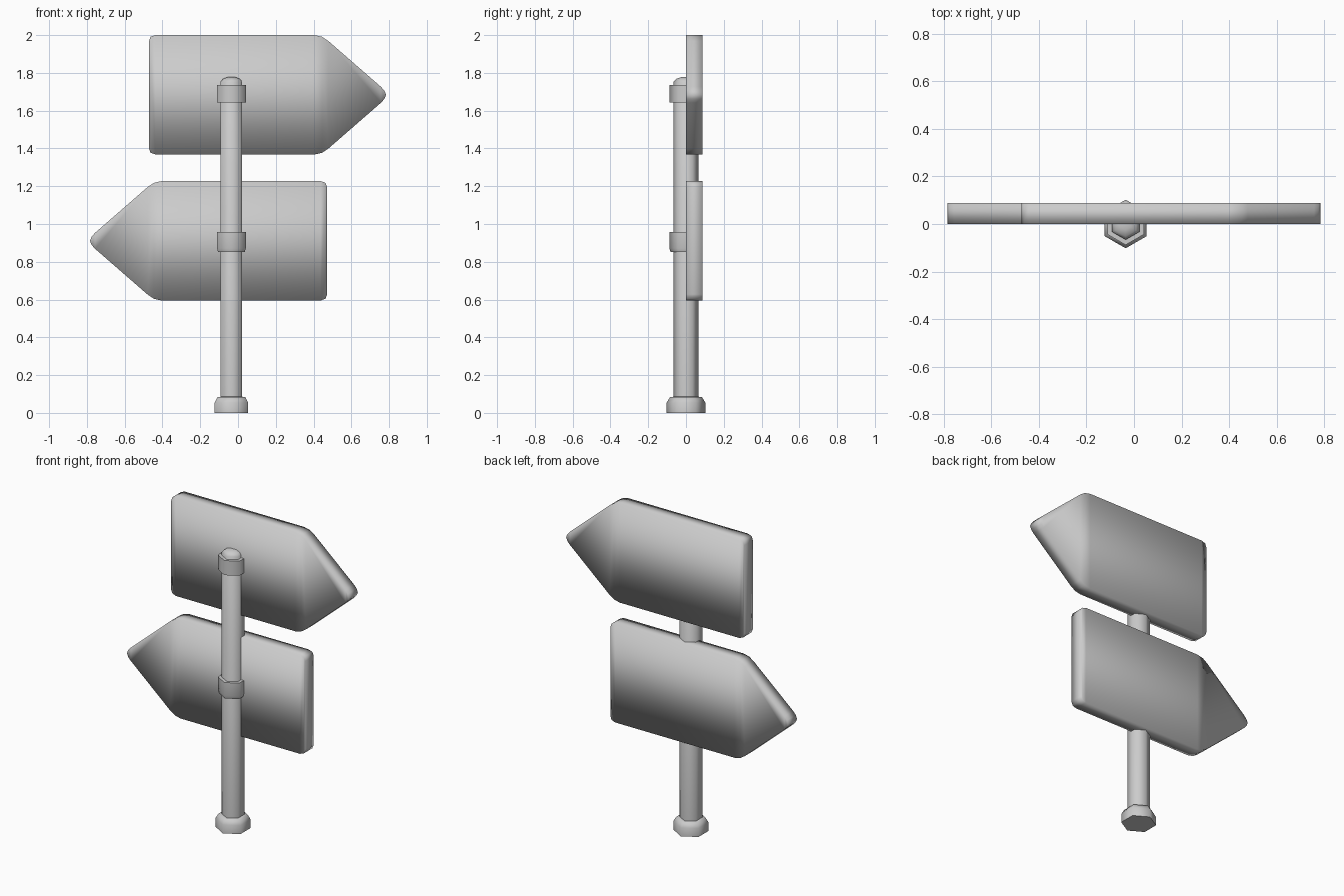
import bpy, bmesh, math

if "Cube" in bpy.data.objects:
    bpy.data.objects.remove(bpy.data.objects["Cube"])

POST_X = -0.035
SIDES = 6


def make_object(name, bm):
    bmesh.ops.recalc_face_normals(bm, faces=bm.faces)
    mesh = bpy.data.meshes.new(name)
    bm.to_mesh(mesh)
    bm.free()
    obj = bpy.data.objects.new(name, mesh)
    bpy.context.collection.objects.link(obj)
    return obj


def smooth(obj, angle):
    bpy.ops.object.select_all(action='DESELECT')
    obj.select_set(True)
    bpy.context.view_layer.objects.active = obj
    bpy.ops.object.shade_smooth_by_angle(angle=math.radians(angle))


def hex_lathe(name, profile):
    """Six-sided turned part from (radius, height) pairs, corners on the y axis."""
    bm = bmesh.new()
    rings = []
    for r, z in profile:
        rings.append([bm.verts.new((POST_X + r * math.cos(a), r * math.sin(a), z))
                      for a in (math.radians(90 + 360 / SIDES * i) for i in range(SIDES))])
    for low, high in zip(rings, rings[1:]):
        for i in range(SIDES):
            j = (i + 1) % SIDES
            bm.faces.new((low[i], low[j], high[j], high[i]))
    bm.faces.new(rings[0])
    bm.faces.new(rings[-1])
    smooth(make_object(name, bm), 65)


def arrow_board(name, direction, centre_z):
    """Arrow plate made of vertical strips, mirrored about its centre line."""
    half = [(-0.472, 0.283), (-0.463, 0.307), (-0.437, 0.316), (0.405, 0.316),
            (0.445, 0.307), (0.478, 0.285), (0.757, 0.042), (0.775, 0.022), (0.784, 0.0)]
    front, back = 0.0, 0.0885
    bm = bmesh.new()
    outline = half + [(x, -z) for x, z in reversed(half[:-1])]
    n = len(outline)
    f, b = [[bm.verts.new((direction * x, y, centre_z + z)) for x, z in outline]
            for y in (front, back)]
    for i in range(n):
        j = (i + 1) % n
        bm.faces.new((f[i], f[j], b[j], b[i]))
    for side in (f, b):
        for i in range(len(half) - 2):
            bm.faces.new((side[i], side[i + 1], side[n - 2 - i], side[n - 1 - i]))
        k = len(half) - 1
        bm.faces.new((side[k - 1], side[k], side[k + 1]))
    smooth(make_object(name, bm), 180)


# Post with domed tip
hex_lathe("post", [(0.066, 0.02), (0.066, 1.752), (0.052, 1.768), (0.025, 1.777)])

# Foot collar
hex_lathe("foot", [(0.102, 0.0), (0.102, 0.055), (0.085, 0.083), (0.064, 0.086)])

# Clamps holding the boards
hex_lathe("upper_clamp", [(0.088, 1.642), (0.088, 1.735)])
hex_lathe("lower_clamp", [(0.082, 0.853), (0.088, 0.872), (0.088, 0.957)])

# Arrow boards pointing opposite ways
arrow_board("upper_arrow_board", 1, 1.684)
arrow_board("lower_arrow_board", -1, 0.911)
